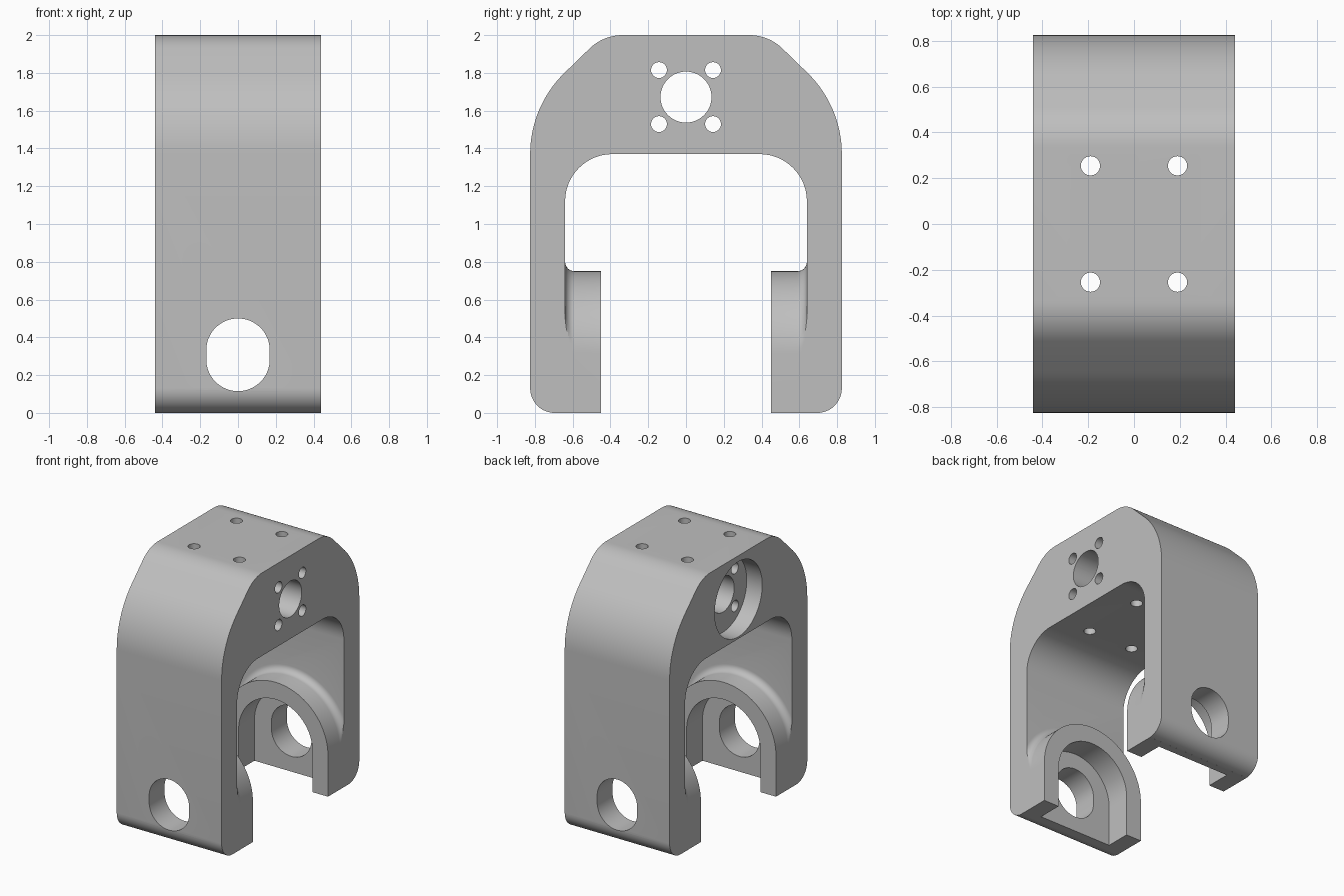
import bpy, bmesh, math

if "Cube" in bpy.data.objects:
    bpy.data.objects.remove(bpy.data.objects["Cube"])

HX = 0.44      # half width along x
BZ = 0.31      # boss arch centre height


def arc(cx, cy, r, a0, a1, n=16):
    return [(cx + r * math.cos(math.radians(a0 + (a1 - a0) * i / n)),
             cy + r * math.sin(math.radians(a0 + (a1 - a0) * i / n))) for i in range(n + 1)]


def loft(name, loops):
    """Closed solid through a list of matching vertex loops."""
    bm = bmesh.new()
    rings = [[bm.verts.new(p) for p in loop] for loop in loops]
    n = len(rings[0])
    for a, b in zip(rings, rings[1:]):
        for i in range(n):
            j = (i + 1) % n
            bm.faces.new((a[i], a[j], b[j], b[i]))
    bm.faces.new(rings[0][::-1])
    bm.faces.new(rings[-1])
    bmesh.ops.recalc_face_normals(bm, faces=bm.faces)
    me = bpy.data.meshes.new(name)
    bm.to_mesh(me)
    bm.free()
    ob = bpy.data.objects.new(name, me)
    bpy.context.collection.objects.link(ob)
    return ob


def prism(name, pts, axis, lo, hi):
    place = {'x': lambda p, d: (d, p[0], p[1]),
             'y': lambda p, d: (p[0], d, p[1]),
             'z': lambda p, d: (p[0], p[1], d)}[axis]
    return loft(name, [[place(p, d) for p in pts] for d in (lo, hi)])


def circle(cx, cy, r, n=48):
    return arc(cx, cy, r, 0, 360, n)[:-1]


def combine(target, other, op):
    m = target.modifiers.new(op, 'BOOLEAN')
    m.operation, m.solver, m.object = op, 'EXACT', other
    bpy.context.view_layer.objects.active = target
    bpy.ops.object.modifier_apply(modifier=m.name)
    bpy.data.objects.remove(other)


# yoke body: side profile extruded along x
outer = [(0.64, 0)] + arc(0.695, 0.13, 0.13, -90, 0) \
    + arc(0.225, 1.37, 0.60, 0, 45) + arc(0.336, 1.75, 0.25, 45, 90, 10)
inner = arc(0.39, 1.12, 0.25, 90, 0)
mirror = lambda pts: [(-y, z) for y, z in reversed(pts)]
yoke = prism("yoke_bracket", outer + mirror(outer) + mirror(inner) + inner, 'x', -HX, HX)

# arched bosses on the inside of each leg, with a fillet into the wall
sections = [(0.44, 0.45)] + [(0.49 - 0.05 * math.cos(t), 0.59 + 0.05 * math.sin(t))
                             for t in (math.radians(11.25 * i) for i in range(9))] + [(0.49, 0.70)]
clamp = lambda x: max(-HX, min(HX, x))
for side in (-1, 1):
    loops = []
    for r, y in sections:
        pts = [(r, 0)] + arc(0, BZ, r, 0, 180, 72) + [(-r, 0)]
        loops.append([(clamp(x), side * y, z) for x, z in pts])
    combine(yoke, loft("boss", loops), 'UNION')

# slots open at the bottom, and oval holes through the legs
slot = [(0.31, -0.1)] + arc(0, BZ, 0.31, 0, 180, 48) + [(-0.31, -0.1)]
combine(yoke, prism("slot_cut", slot, 'y', -0.64, 0.64), 'DIFFERENCE')
oval = arc(0, 0.332, 0.168, 0, 180, 32) + arc(0, 0.283, 0.168, 180, 360, 32)
combine(yoke, prism("oval_cut", oval, 'y', -1, 1), 'DIFFERENCE')

# motor recess on the left face, centre hole and four screw holes
combine(yoke, prism("recess_cut", circle(0, 1.67, 0.285, 64), 'x', -0.6, -0.31), 'DIFFERENCE')
combine(yoke, prism("centre_cut", circle(0, 1.672, 0.135), 'x', -0.7, 0.7), 'DIFFERENCE')
for sy in (-1, 1):
    for sz in (-1, 1):
        combine(yoke, prism("screw_cut", circle(sy * 0.143, 1.672 + sz * 0.143, 0.042, 28),
                            'x', -0.7, 0.7), 'DIFFERENCE')

# four vertical mounting holes through the top
for sx in (-1, 1):
    for sy in (-1, 1):
        combine(yoke, prism("mount_cut", circle(sx * 0.19, sy * 0.254, 0.042, 28),
                            'z', 1.2, 2.2), 'DIFFERENCE')

# plain grey finish
mat = bpy.data.materials.new("plain grey")
mat.diffuse_color = (0.52, 0.52, 0.52, 1)
mat.use_nodes = True
mat.node_tree.nodes["Principled BSDF"].inputs["Base Color"].default_value = mat.diffuse_color
yoke.data.materials.clear()
yoke.data.materials.append(mat)
bpy.ops.object.select_all(action='DESELECT')
yoke.select_set(True)
bpy.context.view_layer.objects.active = yoke
bpy.ops.object.shade_smooth_by_angle(angle=math.radians(20))
